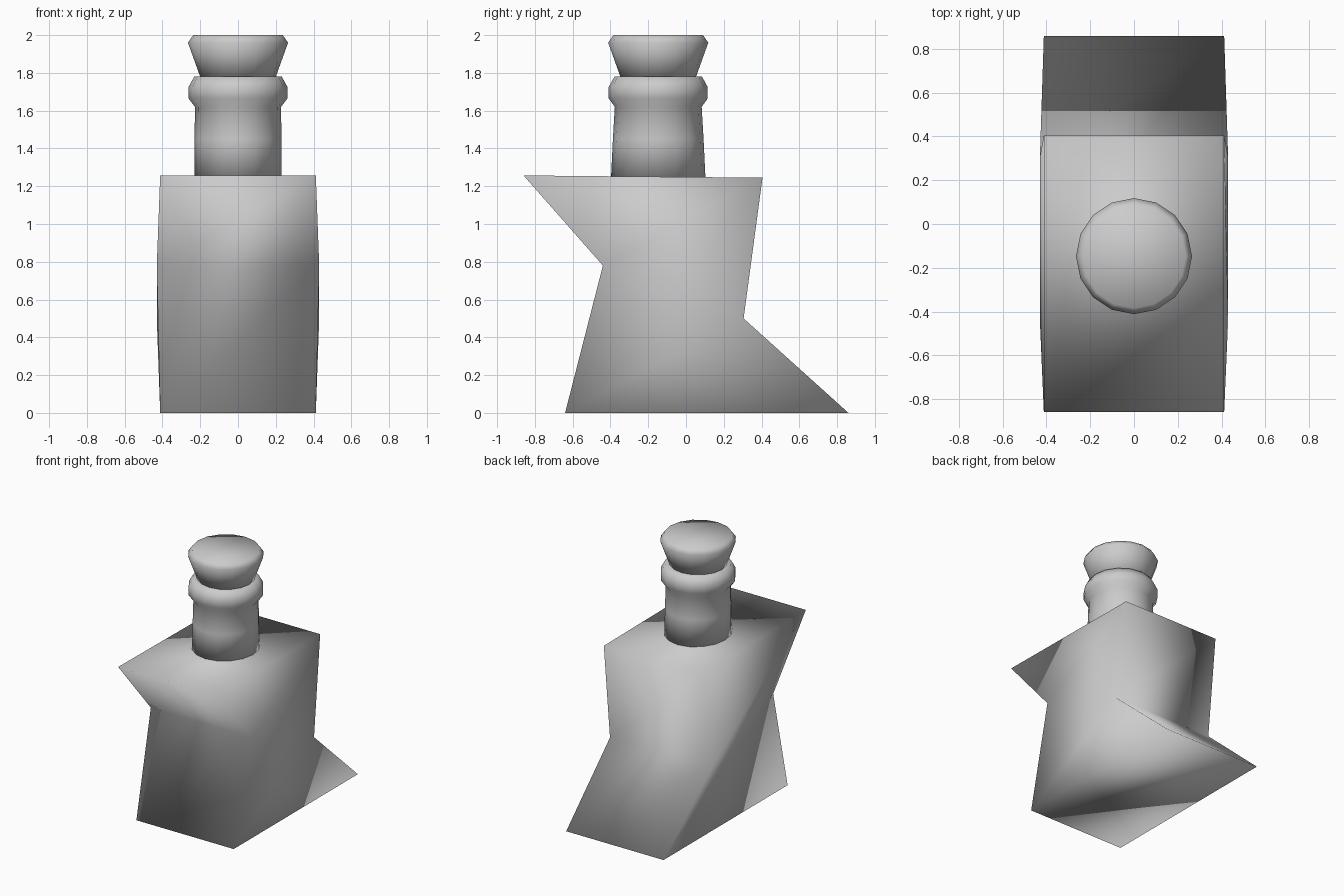
import bpy
import bmesh
import math

if "Cube" in bpy.data.objects:
    bpy.data.objects.remove(bpy.data.objects["Cube"])

NECK_Y = -0.147   # axis of neck and stopper
SIDES = 16


def finish(bm, name):
    bmesh.ops.recalc_face_normals(bm, faces=bm.faces)
    mesh = bpy.data.meshes.new(name)
    bm.to_mesh(mesh)
    bm.free()
    for p in mesh.polygons:
        p.use_smooth = True
    obj = bpy.data.objects.new(name, mesh)
    bpy.context.collection.objects.link(obj)
    return obj


def loft(rings, name):
    """Skin a list of equal-sized rings of points and cap both ends."""
    bm = bmesh.new()
    rows = [[bm.verts.new(p) for p in ring] for ring in rings]
    n = len(rows[0])
    for a, b in zip(rows, rows[1:]):
        for i in range(n):
            j = (i + 1) % n
            bm.faces.new((a[i], a[j], b[j], b[i]))
    bm.faces.new(rows[0])
    bm.faces.new(rows[-1])
    return finish(bm, name)


def circle(rx, ry, z):
    return [(rx * math.cos(2 * math.pi * i / SIDES),
             NECK_Y + ry * math.sin(2 * math.pi * i / SIDES), z)
            for i in range(SIDES)]


# Body: zigzag block, each level is (half width, front y, front z, back y, back z)
levels = [
    (0.412, -0.64, 0.0, 0.86, 0.0),
    (0.43, -0.44, 0.78, 0.305, 0.50),
    (0.412, -0.86, 1.257, 0.405, 1.245),
]
loft([[(-w, fy, fz), (w, fy, fz), (w, by, bz), (-w, by, bz)]
      for w, fy, fz, by, bz in levels], "bottle_body")

# Neck: slightly flared tube with a rounded lip
neck = [(0.23, 0.25, 1.245), (0.23, 0.24, 1.45), (0.228, 0.23, 1.62),
        (0.262, 0.262, 1.665), (0.262, 0.262, 1.725), (0.232, 0.232, 1.78),
        (0.19, 0.19, 1.78)]
loft([circle(*p) for p in neck], "bottle_neck")

# Stopper: tapered plug with a chamfered top
plug = [(0.195, 1.765), (0.265, 1.96), (0.237, 2.0)]
loft([circle(r, r, z) for r, z in plug], "stopper")
